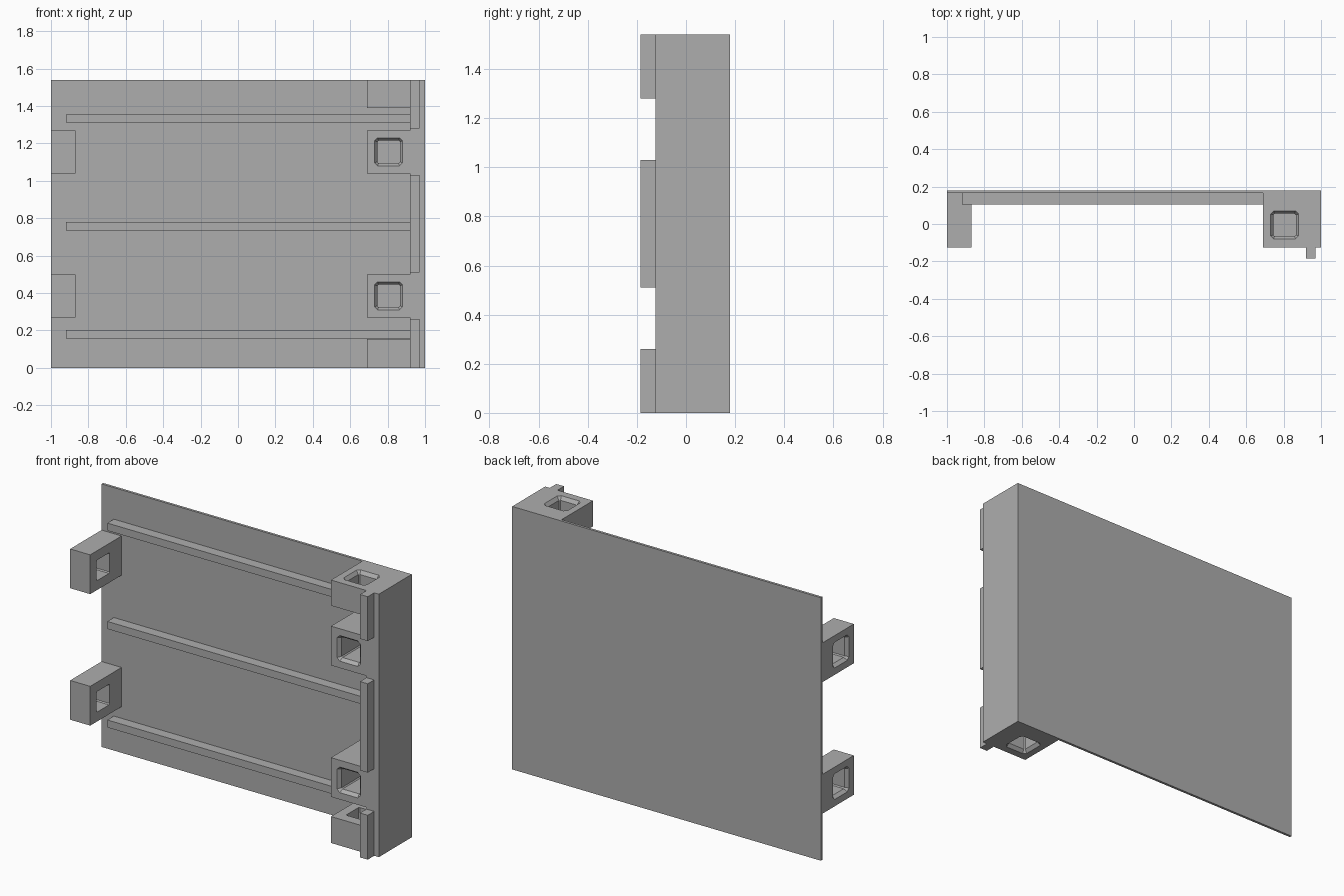
import bpy
import bmesh
from mathutils import Matrix, Vector

cube = bpy.data.objects.get("Cube")
if cube:
    bpy.data.objects.remove(cube, do_unlink=True)

grey = bpy.data.materials.new("plain grey")
grey.use_nodes = True
colour = (0.42, 0.42, 0.42, 1)
grey.diffuse_color = colour
grey.node_tree.nodes["Principled BSDF"].inputs["Base Color"].default_value = colour

FRONT, BACK, SKIN = -0.125, 0.18, 0.165
HEIGHT, WALL = 1.54, 0.92
HOLE_X, HOLE_Y = 0.805, -0.005


def make_object(name, bm):
    bmesh.ops.recalc_face_normals(bm, faces=bm.faces[:])
    mesh = bpy.data.meshes.new(name)
    bm.to_mesh(mesh)
    bm.free()
    mesh.materials.append(grey)
    obj = bpy.data.objects.new(name, mesh)
    bpy.context.collection.objects.link(obj)
    return obj


def box(name, x, y, z):
    bm = bmesh.new()
    bmesh.ops.create_cube(bm, size=1)
    for v in bm.verts:
        v.co = [r[0] if c < 0 else r[1] for c, r in zip(v.co, (x, y, z))]
    return make_object(name, bm)


def cut_socket(obj, mouth, direction, depth):
    """Square hole with a flared, corner-cut mouth, running along direction."""
    bm = bmesh.new()
    rings = []
    for t, half, corner in ((-0.01, 0.0825, 0.022), (0.02, 0.06, 0.006), (depth + 0.01, 0.06, 0.006)):
        k = half - corner
        outline = [(half, -k), (half, k), (k, half), (-k, half),
                   (-half, k), (-half, -k), (-k, -half), (k, -half)]
        rings.append([bm.verts.new((a, b, t)) for a, b in outline])
    for lower, upper in zip(rings, rings[1:]):
        for i in range(8):
            j = (i + 1) % 8
            bm.faces.new((lower[i], lower[j], upper[j], upper[i]))
    bm.faces.new(rings[0])
    bm.faces.new(rings[-1])
    turn = Vector((0, 0, 1)).rotation_difference(Vector(direction)).to_matrix().to_4x4()
    bm.transform(Matrix.Translation(mouth) @ turn)
    cutter = make_object("socket_cutter", bm)
    cutter.hide_render = True
    mod = obj.modifiers.new("socket", 'BOOLEAN')
    mod.object, mod.operation, mod.solver = cutter, 'DIFFERENCE', 'EXACT'
    graph = bpy.context.evaluated_depsgraph_get()
    cut_mesh = bpy.data.meshes.new_from_object(obj.evaluated_get(graph))
    obj.modifiers.clear()
    obj.data = cut_mesh
    bpy.data.objects.remove(cutter, do_unlink=True)


# Thin panel and the deep side wall
box("panel", (-1, WALL), (SKIN, BACK), (0, HEIGHT))
box("side_wall", (WALL, 1), (FRONT, BACK), (0, HEIGHT))

# Stiffening ribs
for i, z in enumerate((0.18, 0.757, 1.333)):
    box(f"rib_{i + 1}", (-0.92, WALL), (0.105, SKIN), (z - 0.022, z + 0.022))

# Locating tabs along the wall's front edge
for i, span in enumerate(((0, 0.26), (0.51, 1.03), (1.28, HEIGHT))):
    box(f"tab_{i + 1}", (WALL, 0.97), (-0.185, FRONT), span)

# Socket blocks: free edge open sideways, wall side open to the front
for label, z in (("lower", 0.385), ("upper", 1.155)):
    span = (z - 0.115, z + 0.115)
    edge = box(f"{label}_edge_block", (-1, -0.87), (FRONT, SKIN), span)
    cut_socket(edge, (-1, HOLE_Y, z), (1, 0, 0), 0.13)
    inner = box(f"{label}_wall_block", (0.69, WALL), (FRONT, SKIN), span)
    cut_socket(inner, (HOLE_X, FRONT, z), (0, 1, 0), 0.29)

# End blocks open upward and downward
bottom = box("bottom_block", (0.69, WALL), (FRONT, SKIN), (0, 0.155))
cut_socket(bottom, (HOLE_X, HOLE_Y, 0), (0, 0, 1), 0.155)
top = box("top_block", (0.69, WALL), (FRONT, SKIN), (HEIGHT - 0.15, HEIGHT))
cut_socket(top, (HOLE_X, HOLE_Y, HEIGHT), (0, 0, -1), 0.15)
